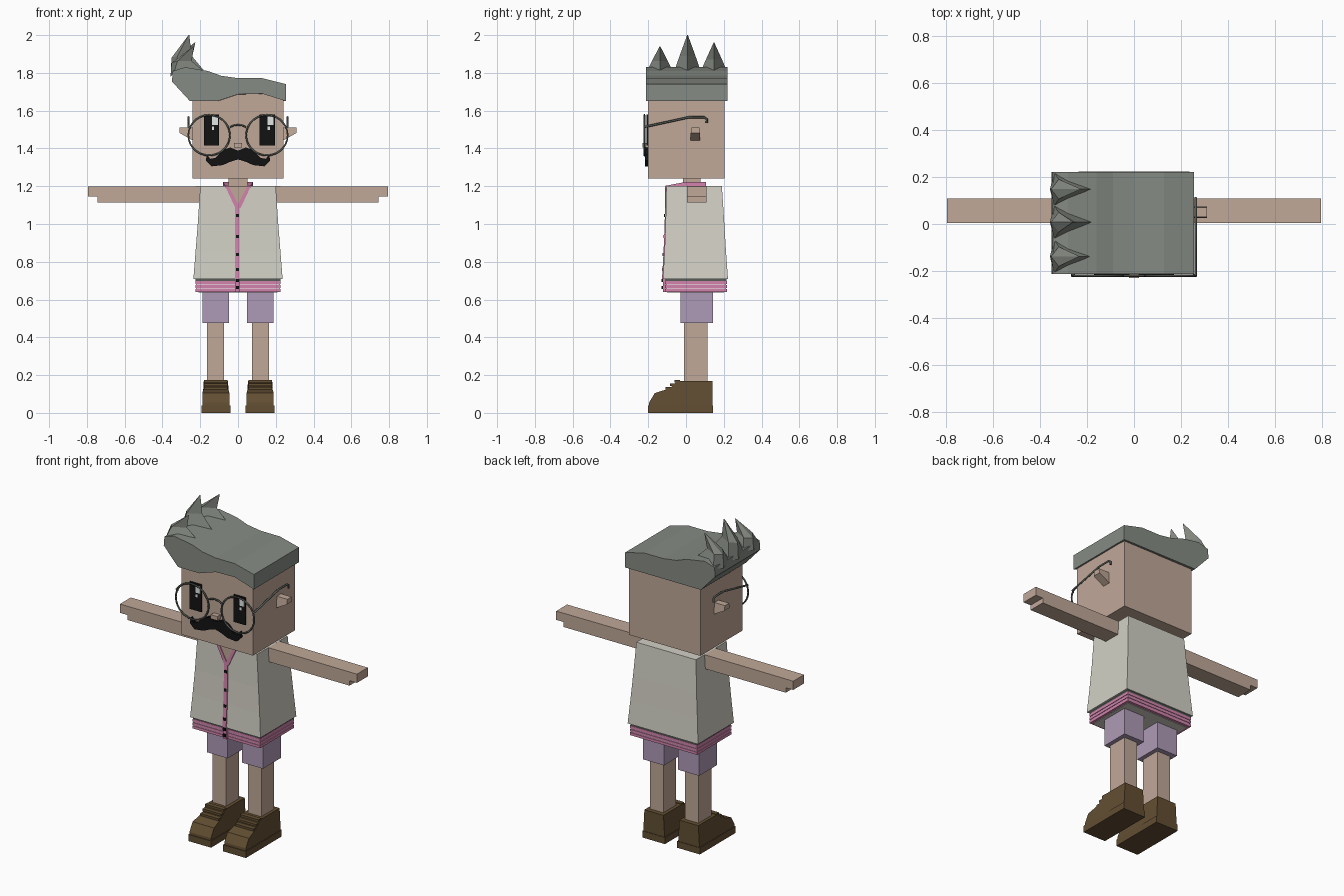
import bpy, bmesh, math

old = bpy.data.objects.get("Cube")
if old:
    bpy.data.objects.remove(old, do_unlink=True)


def material(name, r, g, b):
    lin = [((c / 255 + 0.055) / 1.055) ** 2.4 for c in (r, g, b)] + [1]
    m = bpy.data.materials.new(name)
    m.use_nodes = True
    m.diffuse_color = lin
    bsdf = next(n for n in m.node_tree.nodes if n.type == 'BSDF_PRINCIPLED')
    bsdf.inputs["Base Color"].default_value = lin
    return m


SKIN = material("skin", 192, 168, 152)
HAIR = material("grey hair", 134, 139, 131)
FRAME = material("dark grey", 88, 93, 87)
CREAM = material("cream cloth", 210, 208, 197)
PINK = material("pink", 212, 132, 174)
PALE = material("pale pink", 236, 200, 216)
PURPLE = material("mauve cloth", 175, 155, 183)
BROWN = material("brown leather", 98, 78, 50)
BLACK = material("black", 18, 18, 18)
WHITE = material("eye white", 226, 231, 230)


def loft(name, rings, mat):
    """Join rings of equal length with quads and cap both ends."""
    bm = bmesh.new()
    loops = [[bm.verts.new(p) for p in ring] for ring in rings]
    n = len(rings[0])
    for a, b in zip(loops, loops[1:]):
        for i in range(n):
            j = (i + 1) % n
            bm.faces.new((a[i], a[j], b[j], b[i]))
    bm.faces.new(loops[0])
    bm.faces.new(loops[-1])
    bmesh.ops.recalc_face_normals(bm, faces=bm.faces)
    me = bpy.data.meshes.new(name)
    bm.to_mesh(me)
    bm.free()
    me.materials.append(mat)
    ob = bpy.data.objects.new(name, me)
    bpy.context.collection.objects.link(ob)
    return ob


def rect(x0, x1, y0, y1, z):
    return [(x0, y0, z), (x1, y0, z), (x1, y1, z), (x0, y1, z)]


def box(name, x0, x1, y0, y1, z0, z1, mat):
    return loft(name, [rect(x0, x1, y0, y1, z0), rect(x0, x1, y0, y1, z1)], mat)


def plate(name, outline, y0, y1, mat):
    """Extrude an x-z outline along y."""
    return loft(name, [[(x, y, z) for x, z in outline] for y in (y0, y1)], mat)


def tube(name, points, radius, mat, cyclic=False):
    cu = bpy.data.curves.new(name, 'CURVE')
    cu.dimensions = '3D'
    cu.bevel_depth = radius
    cu.bevel_resolution = 1
    cu.use_fill_caps = True
    sp = cu.splines.new('POLY')
    sp.points.add(len(points) - 1)
    for p, co in zip(sp.points, points):
        p.co = (*co, 1)
    sp.use_cyclic_u = cyclic
    tmp = bpy.data.objects.new(name + "_path", cu)
    bpy.context.collection.objects.link(tmp)
    dg = bpy.context.evaluated_depsgraph_get()
    me = bpy.data.meshes.new_from_object(tmp.evaluated_get(dg))
    bpy.data.objects.remove(tmp, do_unlink=True)
    me.materials.clear()
    me.materials.append(mat)
    for f in me.polygons:
        f.use_smooth = True
    ob = bpy.data.objects.new(name, me)
    bpy.context.collection.objects.link(ob)
    return ob


# Head, neck and nose
box("head", -0.24, 0.24, -0.2, 0.205, 1.24, 1.70, SKIN)
box("neck", -0.05, 0.05, -0.015, 0.078, 1.15, 1.25, SKIN)
box("nose", -0.022, 0.022, -0.23, -0.19, 1.405, 1.43, SKIN)

# Hair: swept cap with an arched fringe in front and a straight hem behind
hair_top = [(0.255, 1.65), (0.255, 1.74), (0.127, 1.772), (0, 1.772), (-0.09, 1.785),
            (-0.16, 1.81), (-0.28, 1.83), (-0.345, 1.81), (-0.35, 1.755), (-0.254, 1.65)]
fringe = [(-0.11, 1.65), (0, 1.687), (0.127, 1.69)]
front = [(x, -0.212, z) for x, z in hair_top + fringe]
back = [(x, 0.22, z) for x, z in hair_top + [(x, 1.65) for x, z in fringe]]
loft("hair", [front, back], HAIR)

# Three curved spikes on the swept side
for i, (yc, tip_x, tip_z) in enumerate([(-0.138, -0.235, 1.94), (0.008, -0.26, 2.0), (0.148, -0.228, 1.96)]):
    mid = 1.8 + 0.45 * (tip_z - 1.8)
    w = 0.073
    loft(f"hair_spike_{i + 1}", [
        [(-0.34, yc - w, 1.80), (-0.357, yc, 1.78), (-0.34, yc + w, 1.80), (-0.17, yc, 1.80)],
        [(-0.32, yc - 0.042, mid), (-0.352, yc, mid - 0.01), (-0.32, yc + 0.042, mid), (-0.245, yc, mid)],
        [(tip_x - 0.002, yc - 0.002, tip_z), (tip_x - 0.002, yc, tip_z),
         (tip_x, yc + 0.002, tip_z), (tip_x + 0.002, yc, tip_z)]], HAIR)

# Moustache
half = [(0.04, 1.405), (0.08, 1.392), (0.12, 1.35), (0.148, 1.345), (0.165, 1.37),
        (0.17, 1.335), (0.14, 1.305), (0.08, 1.312), (0.04, 1.33)]
outline = [(0, 1.388)] + half + [(0, 1.342)] + [(-x, z) for x, z in reversed(half)]
plate("moustache", outline, -0.218, -0.198, BLACK)

# Eyes with highlights
for name, x in (("right", -0.14), ("left", 0.155)):
    box(name + "_eye", x - 0.04, x + 0.04, -0.208, -0.199, 1.415, 1.58, BLACK)
    box(name + "_eye_highlight", x + 0.002, x + 0.033, -0.21, -0.2, 1.525, 1.57, WHITE)
    box(name + "_eye_glint", x + 0.002, x + 0.014, -0.21, -0.2, 1.498, 1.515, WHITE)

# Glasses bridge
tube("glasses_bridge", [(0.11 * math.sin(t), -0.22, 1.525 - 0.012 * (t / 0.4) ** 2)
                        for t in (-0.4, -0.2, 0, 0.2, 0.4)], 0.005, FRAME)

for s, side in ((-1, "right"), (1, "left")):
    def sided(name, x0, x1, *rest):
        return box(side + "_" + name, *sorted((s * x0, s * x1)), *rest)

    # Glasses rim and temple
    rim = [(s * 0.153 + 0.11 * math.cos(a), -0.22, 1.47 + 0.107 * math.sin(a))
           for a in [math.tau * k / 28 for k in range(28)]]
    tube(side + "_glasses_rim", rim, 0.005, FRAME, True)
    temple = [(0.25, -0.22, 1.51), (0.262, -0.215, 1.515), (0.262, 0.016, 1.565),
              (0.262, 0.095, 1.565), (0.262, 0.11, 1.555), (0.262, 0.11, 1.535)]
    tube(side + "_glasses_temple", [(s * x, y, z) for x, y, z in temple], 0.006, FRAME)

    # Ear wedge
    loft(side + "_ear", [[(s * x, y, z) for y, z in ((0.025, lo), (0.075, lo), (0.07, 1.512), (0.03, 1.512))]
                         for x, lo in ((0.235, 1.44), (0.31, 1.482))], SKIN)

    # Arm with stepped hand
    arm = [(0.18, 1.115), (0.745, 1.115), (0.745, 1.145), (0.795, 1.145), (0.795, 1.198), (0.18, 1.2)]
    plate(side + "_arm", [(s * x, z) for x, z in arm], 0.004, 0.108, SKIN)

    # Leg and shorts
    sided("leg", 0.073, 0.163, -0.01, 0.113, 0.1, 0.5, SKIN)
    sided("shorts_leg", 0.048, 0.188, -0.03, 0.143, 0.475, 0.69, PURPLE)

    # Shoe: sole, shaped upper and raised laces
    sided("shoe_sole", 0.041, 0.193, -0.2, 0.143, 0, 0.04, BROWN)
    upper = [(-0.197, 0.03), (-0.195, 0.055), (-0.165, 0.105), (-0.085, 0.13), (-0.045, 0.17), (0.14, 0.17), (0.14, 0.03)]
    loft(side + "_shoe_upper", [[(s * (xc + (0.008 if z > 0.12 else 0) * d), y, z) for y, z in upper]
                                for xc, d in ((0.045, 1), (0.189, -1))], BROWN)
    for k in range(3):
        y, z = -0.1 + 0.024 * k, 0.127 + 0.019 * k
        sided(f"shoe_lace_{k + 1}", 0.055, 0.179, y - 0.008, y + 0.02, z - 0.004, z + 0.009, BROWN)

    # Collar strip beside the V opening
    strip = [(0, 1.085), (0.014, 1.085), (0.068, 1.2), (0.05, 1.2), (0, 1.105)]
    plate(side + "_collar_strip", [(s * x, z) for x, z in strip], -0.112, -0.1, PINK)
    flap = [(0.05, 0.01), (0.068, 0.01), (0.08, 0.0), (0.058, 0.0)]
    loft(side + "_collar_flap", [
        [(s * x, y, 1.19 + dz) for x, y, dz in ((0.05, -0.11, 0), (0.068, -0.11, 0), (0.068, -0.11, 0.012), (0.05, -0.11, 0.012))],
        [(s * x, y, 1.195 + dz) for x, y, dz in ((0.05, 0, 0), (0.08, 0, 0), (0.08, 0, 0.028), (0.05, 0, 0.028))],
        [(s * x, y, 1.195 + dz) for x, y, dz in ((0.05, 0.105, 0), (0.08, 0.105, 0), (0.08, 0.105, 0.028), (0.05, 0.105, 0.028))]], PINK)

box("collar_back", -0.06, 0.06, 0.078, 0.105, 1.195, 1.223, PINK)

# Flared shirt, with chest opening and button placket
shirt = [(0.71, 0.236, -0.122, 0.222), (0.85, 0.225, -0.114, 0.212), (1.0, 0.213, -0.108, 0.203), (1.2, 0.2, -0.104, 0.19)]
loft("shirt", [rect(-x, x, y0, y1, z) for z, x, y0, y1 in shirt], CREAM)
plate("chest_opening", [(0, 1.09), (0.055, 1.2), (-0.055, 1.2)], -0.108, -0.1, SKIN)


def shirt_front(z):
    for (za, _, ya, _), (zb, _, yb, _) in zip(shirt, shirt[1:]):
        if z <= zb:
            return ya + (yb - ya) * (z - za) / (zb - za)


loft("placket", [rect(-0.016, 0.009, shirt_front(z) - 0.005, shirt_front(z) + 0.02, z)
                 for z in (0.71, 0.85, 1.0, 1.09)], PINK)
box("placket_hem", -0.016, 0.009, -0.122, -0.1, 0.64, 0.71, PINK)
for i, z in enumerate((0.663, 0.7, 0.76, 0.838, 0.934, 1.045)):
    y = shirt_front(max(z, 0.71))
    box(f"button_{i + 1}", -0.011, 0.005, y - 0.009, y + 0.01, z - 0.008, z + 0.008, BLACK)

# Striped hem of stacked bands
bands = [(0.64, 0.656, 0.226, PINK), (0.656, 0.662, 0.222, PALE), (0.662, 0.676, 0.226, PINK),
         (0.676, 0.682, 0.222, PALE), (0.682, 0.698, 0.226, PINK), (0.698, 0.711, 0.224, FRAME)]
for i, (z0, z1, x, mat) in enumerate(bands):
    box(f"hem_band_{i + 1}", -x, x, 0.115 - x, x - 0.01, z0, z1, mat)
box("shirt_underside", -0.21, 0.21, -0.1, 0.2, 0.637, 0.65, CREAM)
